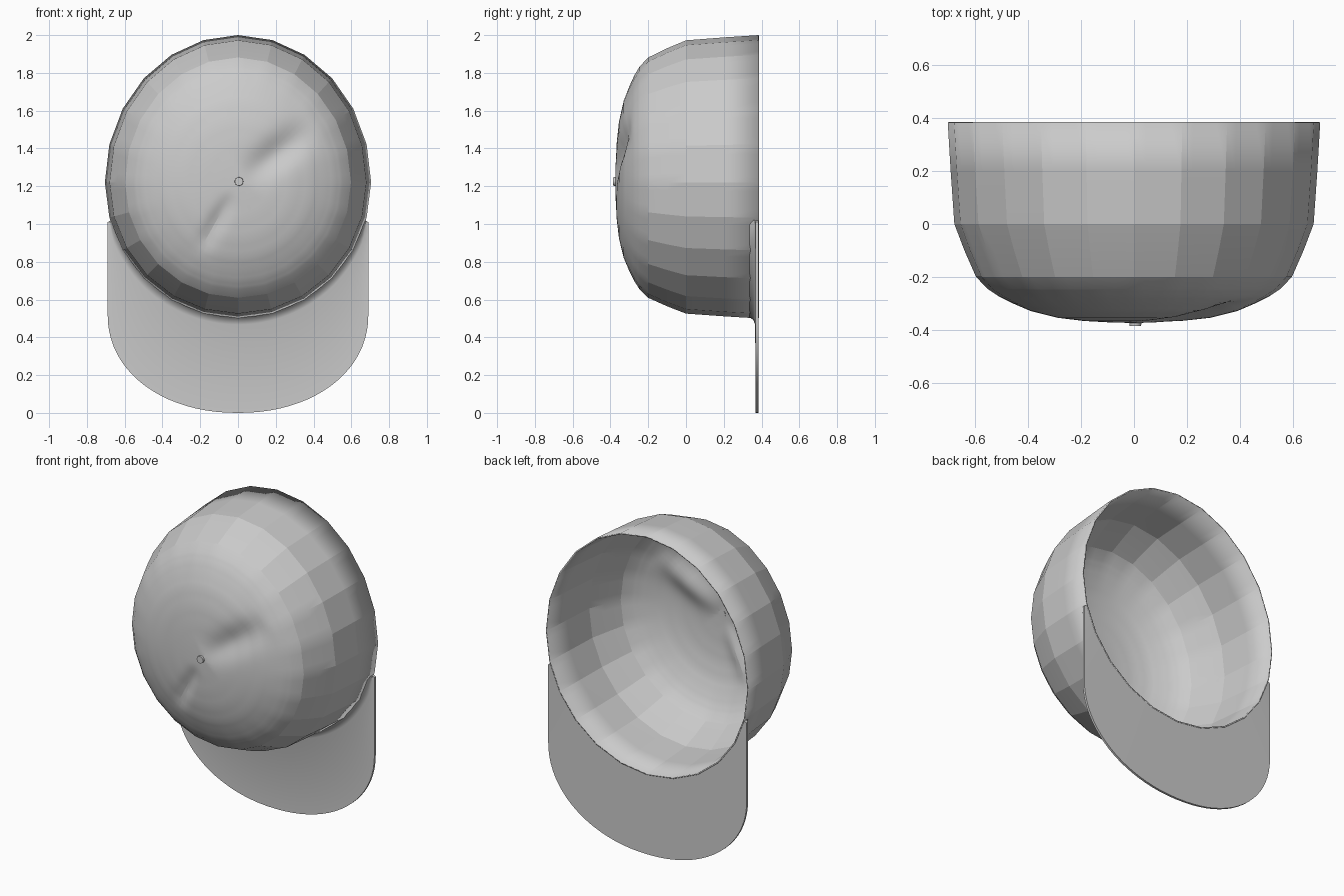
import bpy, bmesh
from math import sin, cos, pi, acos, exp, hypot, radians

if "Cube" in bpy.data.objects:
    bpy.data.objects.remove(bpy.data.objects["Cube"])

CZ, RX, UP, DOWN = 1.22, 0.705, 0.78, 0.72   # egg-shaped opening of the crown
SIDES, SUB = 24, 4


def oval(a, r):
    """Point at angle a from straight up, r = half width in x."""
    k = r / RX
    return r * sin(a), CZ + k * (UP if cos(a) > 0 else DOWN) * cos(a)


def finish(name, bm, angle):
    bmesh.ops.recalc_face_normals(bm, faces=bm.faces)
    me = bpy.data.meshes.new(name)
    bm.to_mesh(me)
    bm.free()
    ob = bpy.data.objects.new(name, me)
    bpy.context.collection.objects.link(ob)
    bpy.ops.object.select_all(action='DESELECT')
    ob.select_set(True)
    bpy.context.view_layer.objects.active = ob
    bpy.ops.object.shade_smooth_by_angle(angle=radians(angle))
    return ob


def skin(bm, rows, close):
    """Quads between successive rows of points."""
    vs = [[bm.verts.new(p) for p in row] for row in rows]
    for a, b in zip(vs, vs[1:]):
        n = len(a)
        for i in range(n if close else n - 1):
            j = (i + 1) % n
            bm.faces.new((a[i], a[j], b[j], b[i]))
    return vs


# Soft creases in the dome: start, end, width, depth
DENTS = [((0.03, 1.24), (0.40, 1.52), 0.08, 0.04),
         ((-0.03, 1.16), (-0.21, 0.84), 0.045, 0.022)]


def dent(x, z):
    total = 0
    for (ax, az), (bx, bz), w, depth in DENTS:
        dx, dz = bx - ax, bz - az
        t = ((x - ax) * dx + (z - az) * dz) / (dx * dx + dz * dz)
        if 0 < t < 1:
            d = ((x - ax) * dz - (z - az) * dx) / hypot(dx, dz)
            total += depth * sin(pi * t) * exp(-(d / w) ** 2)
    return total


# Crown: faceted side wall blending into a smooth, dented dome
profile = [(0.385, 0.705), (0.2, 0.694), (0.0, 0.68), (-0.1, 0.642), (-0.2, 0.598),
           (-0.245, 0.555), (-0.275, 0.51), (-0.3, 0.46), (-0.33, 0.39),
           (-0.355, 0.29), (-0.367, 0.19), (-0.372, 0.1), (-0.374, 0.03)]
rings = []
for k, (y, r) in enumerate(profile):
    steps = 1 if k < 5 else 3
    y2, r2 = profile[min(k + 1, len(profile) - 1)]
    for s in range(steps):
        rings.append((y + (y2 - y) * s / steps, r + (r2 - r) * s / steps))
    if k == len(profile) - 2:
        break
rings.append(profile[-1])

rows = []
for y, r in rings:
    facet = min(1, max(0, (r - 0.4) / 0.2))
    row = []
    for i in range(SIDES):
        p, q = (oval(2 * pi * (i + e) / SIDES, r) for e in (0, 1))
        for s in range(SUB):
            f = s / SUB
            o = oval(2 * pi * (i + f) / SIDES, r)
            x, z = ((1 - facet) * o[c] + facet * (p[c] + (q[c] - p[c]) * f) for c in (0, 1))
            row.append((x, y + dent(x, z), z))
    rows.append(row)
bm = bmesh.new()
vs = skin(bm, rows, True)
tip = bm.verts.new((0, -0.374, CZ))
last = vs[-1]
for i in range(len(last)):
    bm.faces.new((last[i], last[(i + 1) % len(last)], tip))
crown = finish("crown", bm, 13)
mod = crown.modifiers.new("cloth_thickness", 'SOLIDIFY')
mod.thickness = 0.008
mod.offset = -1

# Brim: flat visor wrapping the lower part of the opening, with a small flared seam
half = acos((CZ - 1.02) / DOWN)
STRAIGHT, ARC = 8, 40
N = ARC + 2 * STRAIGHT
rows = []
for i in range(N + 1):
    a = pi - half + 2 * half * i / N
    ix, iz = oval(a, RX * 0.99)
    j = min(max(i - STRAIGHT, 0), ARC)
    ang = pi * j / ARC
    c, s = cos(ang), sin(ang)
    ox = 0.69 * (1 if c > 0 else -1) * abs(c) ** (2 / 2.1)
    oz = 0.52 - 0.52 * max(s, 0) ** (2 / 2.1)
    end = max(STRAIGHT - i, i - (N - STRAIGHT), 0)
    oz += end / STRAIGHT * 0.49
    dist = hypot(ox - ix, oz - iz)
    f = min(0.04, dist * 0.4) / dist
    mx, mz = ix + (ox - ix) * f, iz + (oz - iz) * f
    nx, nz = ix + (ox - ix) * f * 0.4, iz + (oz - iz) * f * 0.4
    rows.append([(ix, 0.385, iz), (ox, 0.383, oz), (ox, 0.369, oz),
                 (mx, 0.366, mz), (nx, 0.357, nz), (ix, 0.335, iz)])
bm = bmesh.new()
vs = skin(bm, rows, True)
bm.faces.new(vs[0])
bm.faces.new(vs[-1])
finish("brim", bm, 35)

# Button on top of the crown
bm = bmesh.new()
bmesh.ops.create_cone(bm, cap_ends=True, segments=16, radius1=0.024, radius2=0.022, depth=0.022)
for v in bm.verts:
    x, y, z = v.co
    v.co = (x + 0.005, -0.375 - z, CZ + y + 0.005)
finish("crown_button", bm, 40)
